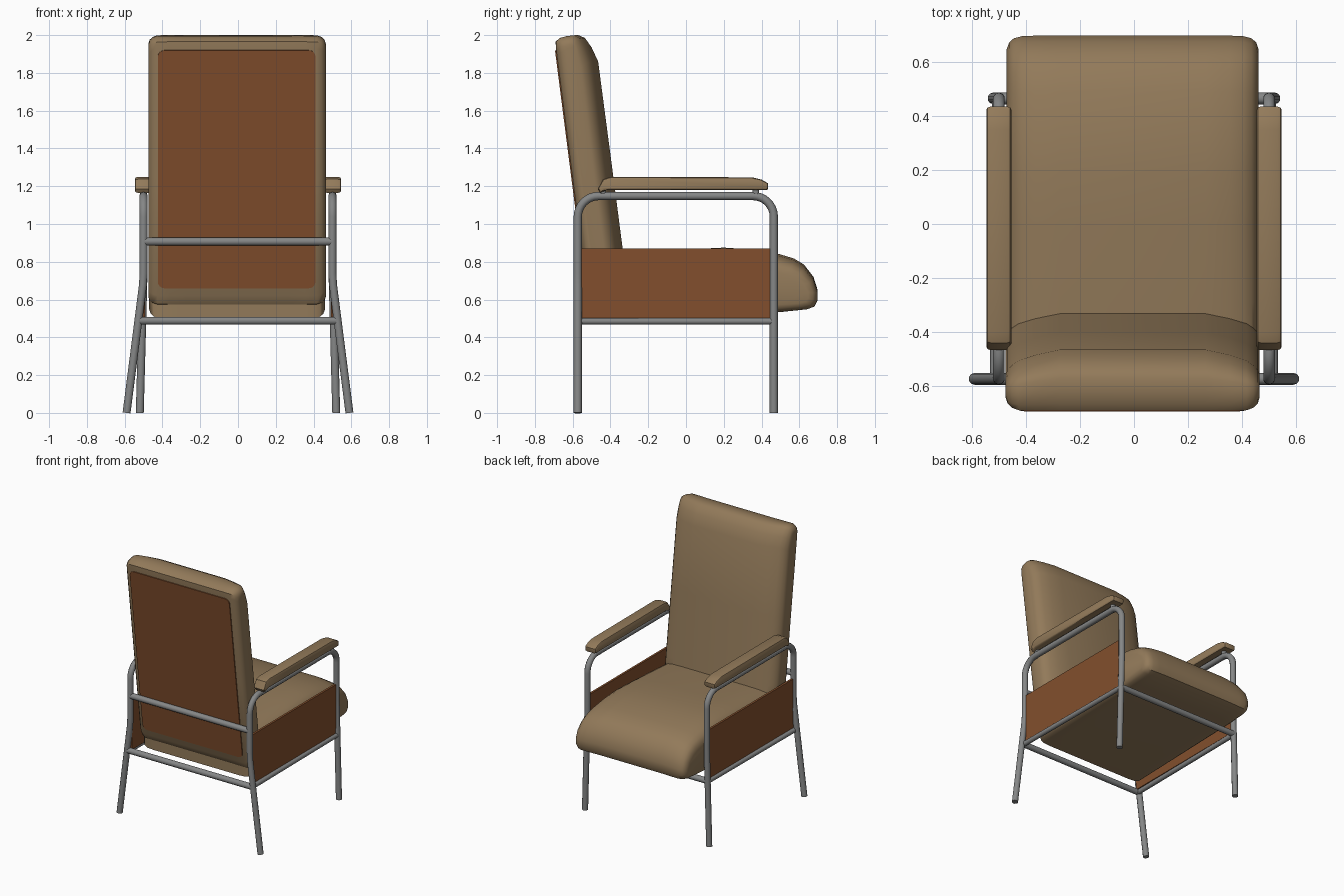
import bpy, bmesh, math
from mathutils import Vector

if "Cube" in bpy.data.objects:
    bpy.data.objects.remove(bpy.data.objects["Cube"])


def material(name, rgb):
    m = bpy.data.materials.new(name)
    m.diffuse_color = (*rgb, 1)
    m.use_nodes = True
    m.node_tree.nodes["Principled BSDF"].inputs["Base Color"].default_value = m.diffuse_color
    return m


TAN = material("tan vinyl", (0.29, 0.195, 0.102))
BROWN = material("brown panel", (0.225, 0.078, 0.026))
STEEL = material("grey steel", (0.235, 0.24, 0.24))


def finish(ob, mat, angle=40):
    ob.data.materials.clear()
    ob.data.materials.append(mat)
    bpy.ops.object.select_all(action='DESELECT')
    ob.select_set(True)
    bpy.context.view_layer.objects.active = ob
    bpy.ops.object.shade_smooth_by_angle(angle=math.radians(angle))


def loft(name, mat, pts, half, cx=0, axis=1, shear=0):
    """Cushion: a side profile (y, z) swept over x.
    half = (x, inset all round, drop of the padded side)."""
    lo = [min(p[i] for p in pts) for i in (0, 1)]
    hi = [max(p[i] for p in pts) for i in (0, 1)]
    mid = [(a + b) / 2 for a, b in zip(lo, hi)]
    ext = [(b - a) / 2 for a, b in zip(lo, hi)]
    stations = [(-x, i, d) for x, i, d in reversed(half)] + list(half)
    bm = bmesh.new()
    rings = []
    for x, inset, drop in stations:
        ring = []
        for p in pts:
            q = [mid[k] + (p[k] - mid[k]) * (1 - inset / ext[k]) for k in (0, 1)]
            q[axis] -= drop * (p[axis] - lo[axis]) / (hi[axis] - lo[axis])
            ring.append(bm.verts.new((cx + x, q[0] - shear * (q[1] - 0.57), q[1])))
        rings.append(ring)
    n = len(pts)
    for a, b in zip(rings, rings[1:]):
        for i in range(n):
            j = (i + 1) % n
            bm.faces.new((a[i], a[j], b[j], b[i]))
    bm.faces.new(rings[0])
    bm.faces.new(rings[-1])
    bmesh.ops.recalc_face_normals(bm, faces=bm.faces)
    me = bpy.data.meshes.new(name)
    bm.to_mesh(me)
    bm.free()
    ob = bpy.data.objects.new(name, me)
    bpy.context.collection.objects.link(ob)
    finish(ob, mat)


def tube(name, pts, r=0.022):
    cu = bpy.data.curves.new(name, 'CURVE')
    cu.dimensions = '3D'
    cu.bevel_depth = r
    cu.bevel_resolution = 3
    cu.use_fill_caps = True
    sp = cu.splines.new('POLY')
    sp.points.add(len(pts) - 1)
    for q, p in zip(sp.points, pts):
        q.co = (*p, 1)
    ob = bpy.data.objects.new(name, cu)
    bpy.context.collection.objects.link(ob)
    bpy.ops.object.select_all(action='DESELECT')
    ob.select_set(True)
    bpy.context.view_layer.objects.active = ob
    bpy.ops.object.convert(target='MESH')
    finish(bpy.context.object, STEEL, 50)


def box(name, mat, c, size, rx=0, corner=0):
    bpy.ops.mesh.primitive_cube_add(size=1)
    ob = bpy.context.object
    ob.name = name
    for v in ob.data.vertices:
        v.co = v.co * Vector(size)
    if corner:  # round only the edges running along y
        bm = bmesh.new()
        bm.from_mesh(ob.data)
        es = [e for e in bm.edges if abs(e.verts[0].co.y - e.verts[1].co.y) > 1e-4]
        bmesh.ops.bevel(bm, geom=es, offset=corner, segments=4, affect='EDGES', profile=0.5)
        bm.to_mesh(ob.data)
        bm.free()
    ob.location = c
    ob.rotation_euler.x = rx
    finish(ob, mat, 30)


# Seat cushion with a waterfall front edge
loft("seat", TAN,
     [(-0.49, 0.50), (0.5, 0.535), (0.64, 0.55), (0.68, 0.565), (0.697, 0.60),
      (0.697, 0.65), (0.675, 0.72), (0.625, 0.785), (0.57, 0.818), (0.49, 0.842),
      (0.35, 0.865), (0.2, 0.875), (0, 0.865), (-0.3, 0.845), (-0.49, 0.83)],
     [(0.27, 0, 0), (0.36, 0, 0.012), (0.41, 0.002, 0.025), (0.44, 0.01, 0.035),
      (0.457, 0.025, 0.045), (0.466, 0.05, 0.055)], cx=-0.005)

# Reclined back cushion, padded at the front
loft("backrest", TAN,
     [(-0.45, 0.57), (-0.49, 0.575), (-0.515, 0.62), (-0.515, 1.25), (-0.515, 1.93),
      (-0.511, 1.965), (-0.484, 1.985), (-0.438, 1.995), (-0.387, 2.0), (-0.354, 1.985),
      (-0.325, 1.935), (-0.3, 1.86), (-0.298, 1.37), (-0.297, 0.87), (-0.297, 0.6),
      (-0.33, 0.57)],
     [(0.27, 0, 0), (0.36, 0, 0.02), (0.422, 0.001, 0.04), (0.447, 0.01, 0.05),
      (0.463, 0.025, 0.055), (0.47, 0.045, 0.055)], cx=-0.005, axis=0, shear=0.128)

# Panel on the rear of the backrest
box("back_panel", BROWN, (-0.007, -0.6085, 1.29), (0.835, 0.009, 1.27),
    rx=math.atan(0.128), corner=0.035)

R = 0.11
YB, YF, ZT = -0.573, 0.465, 1.148
for s, side in ((1, "right"), (-1, "left")):
    # One bent tube: rear leg, arm rail, front leg
    path = [(0.59, YB, 0), (0.503, YB, 0.68), (0.5, YB, 0.74)]
    for i in range(9):
        a = math.pi - i * math.pi / 16
        path.append((0.5, YB + R + R * math.cos(a), ZT - R + R * math.sin(a)))
    for i in range(9):
        a = math.pi / 2 - i * math.pi / 16
        path.append((0.5, YF - R + R * math.cos(a), ZT - R + R * math.sin(a)))
    path += [(0.5, YF, 0.74), (0.52, YF, 0)]
    tube(side + "_leg_frame", [(s * x, y, z) for x, y, z in path])
    # Lower side rail and side panel
    tube(side + "_side_rail", [(s * 0.515, YB, 0.485), (s * 0.507, YF, 0.485)], 0.018)
    box(side + "_side_panel", BROWN, (s * 0.5, -0.054, 0.683), (0.016, 1.02, 0.375))
    # Padded armrest and its spacers
    loft(side + "_armrest", TAN,
         [(-0.455, 1.165), (-0.42, 1.18), (0.43, 1.18), (0.435, 1.19), (0.435, 1.215),
          (0.40, 1.235), (0.35, 1.247), (-0.40, 1.25), (-0.44, 1.237), (-0.467, 1.185)],
         [(0.03, 0, 0), (0.042, 0.004, 0), (0.046, 0.012, 0)], cx=s * 0.5)
    for y in (-0.44, 0.37):
        tube(side + "_armrest_spacer", [(s * 0.5, y, 1.14), (s * 0.5, y, 1.19)], 0.018)

# Cross bars
tube("rear_lower_bar", [(-0.52, YB, 0.488), (0.52, YB, 0.488)])
tube("front_lower_bar", [(-0.505, YF, 0.488), (0.505, YF, 0.488)])
tube("back_support_bar", [(-0.5, YB, 0.907), (0.5, YB, 0.907)])
